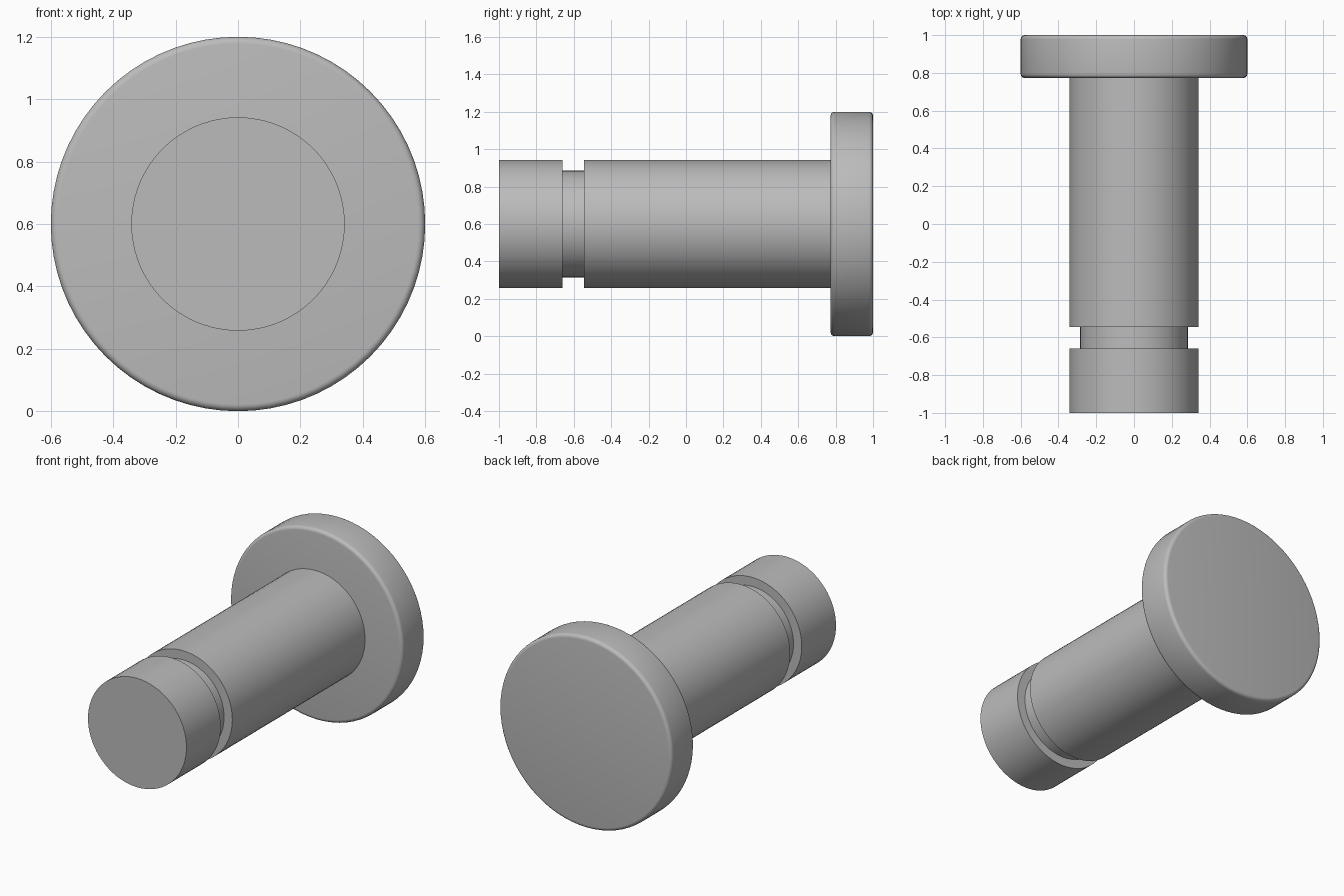
import bpy, bmesh, math
from mathutils import Matrix, Vector

cube = bpy.data.objects.get("Cube")
if cube:
    bpy.data.objects.remove(cube, do_unlink=True)

AXIS_Z = 0.6
SEGMENTS = 72

steel = bpy.data.materials.new("grey_steel")
steel.use_nodes = True
color = (0.5, 0.5, 0.5, 1)
steel.diffuse_color = color
steel.node_tree.nodes["Principled BSDF"].inputs["Base Color"].default_value = color


def lathe(name, profile):
    """Spin a closed (radius, y) profile around the pin's long axis."""
    bm = bmesh.new()
    verts = [bm.verts.new((r, y, 0)) for r, y in profile]
    edges = [bm.edges.new(pair) for pair in zip(verts, verts[1:])]
    bmesh.ops.spin(bm, geom=verts + edges, cent=(0, 0, 0), axis=(0, 1, 0),
                   angle=math.tau, steps=SEGMENTS, use_duplicate=False)
    bmesh.ops.remove_doubles(bm, verts=bm.verts, dist=0.0005)
    # Close the flat ends
    bmesh.ops.holes_fill(bm, edges=[e for e in bm.edges if e.is_boundary], sides=0)
    bmesh.ops.recalc_face_normals(bm, faces=bm.faces)
    bmesh.ops.translate(bm, verts=bm.verts, vec=(0, 0, AXIS_Z))
    mesh = bpy.data.meshes.new(name)
    bm.to_mesh(mesh)
    bm.free()
    mesh.materials.append(steel)
    obj = bpy.data.objects.new(name, mesh)
    bpy.context.collection.objects.link(obj)
    bpy.ops.object.select_all(action="DESELECT")
    obj.select_set(True)
    bpy.context.view_layer.objects.active = obj
    bpy.ops.object.shade_smooth_by_angle(angle=math.radians(30))
    return obj


def fillet(radius, y, size, start):
    """Quarter-round corner points, centred at (radius, y)."""
    steps = 5
    return [(radius + size * math.cos(start + i * math.pi / 2 / steps),
             y + size * math.sin(start + i * math.pi / 2 / steps))
            for i in range(steps + 1)]


# Shaft with a retaining groove near the free end
SHAFT, GROOVE = 0.342, 0.285
lathe("pin_shaft", [(SHAFT, -1), (SHAFT, -0.66), (GROOVE, -0.66),
                    (GROOVE, -0.545), (SHAFT, -0.545), (SHAFT, 0.78)])

# Round head with softened rims
HEAD, FRONT, BACK, SOFT = 0.6, 0.773, 1.0, 0.022
lathe("pin_head",
      fillet(HEAD - SOFT, FRONT + SOFT, SOFT, -math.pi / 2)
      + fillet(HEAD - SOFT, BACK - SOFT, SOFT, 0))
